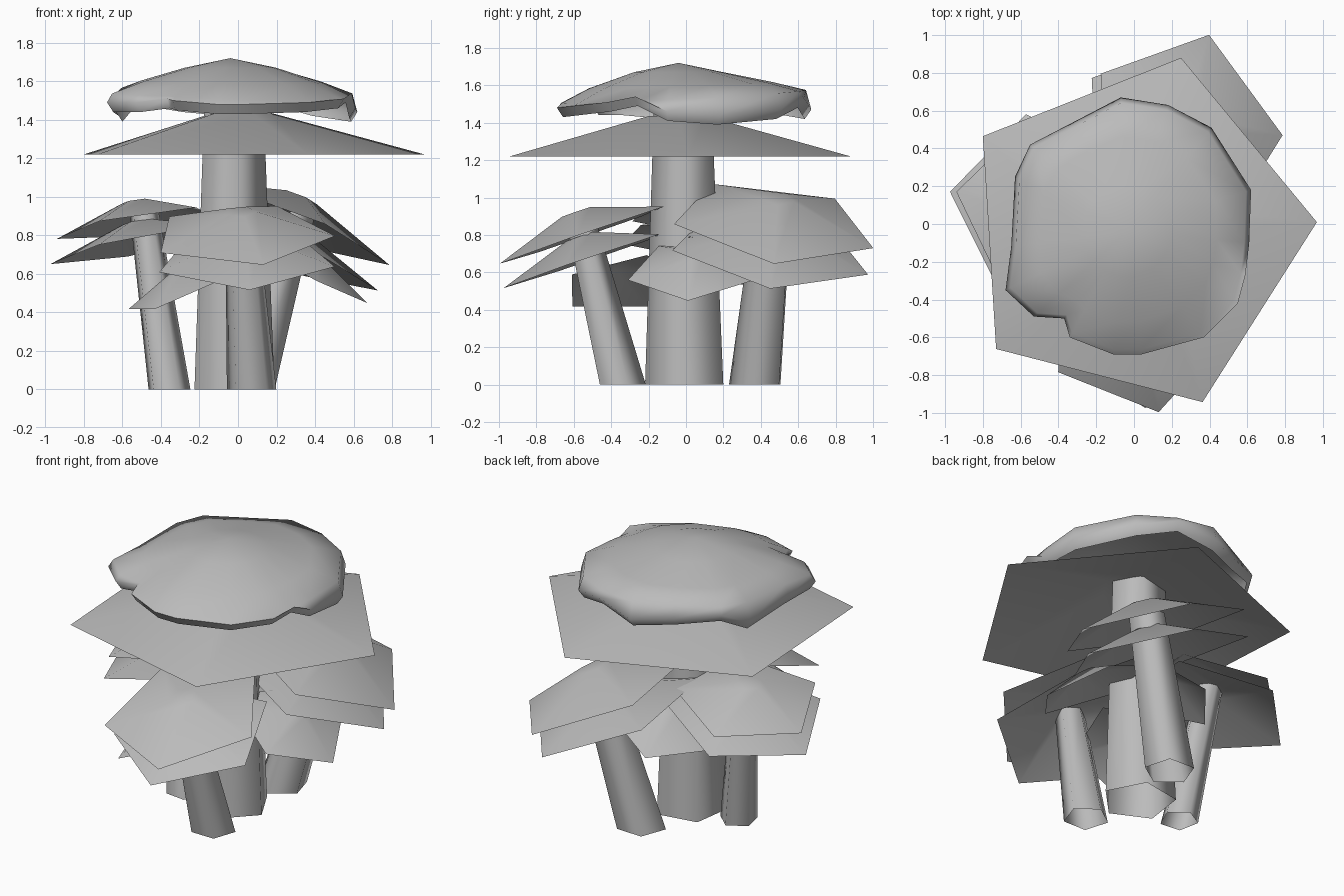
import bpy
import math
from mathutils import Vector

cube = bpy.data.objects.get("Cube")
if cube:
    bpy.data.objects.remove(cube, do_unlink=True)

grey = bpy.data.materials.new("plain_grey")
grey.use_nodes = True
tone = (0.5, 0.5, 0.5, 1)
grey.diffuse_color = tone
grey.node_tree.nodes["Principled BSDF"].inputs["Base Color"].default_value = tone


def make_object(name, verts, faces, angle=75):
    mesh = bpy.data.meshes.new(name)
    mesh.from_pydata([tuple(v) for v in verts], [], faces)
    mesh.materials.append(grey)
    obj = bpy.data.objects.new(name, mesh)
    bpy.context.collection.objects.link(obj)
    bpy.ops.object.select_all(action='DESELECT')
    obj.select_set(True)
    bpy.context.view_layer.objects.active = obj
    bpy.ops.object.shade_smooth_by_angle(angle=math.radians(angle))


def bridge(rings, count):
    """Quads between consecutive rings of equal size."""
    return [(r * count + i, r * count + (i + 1) % count,
             (r + 1) * count + (i + 1) % count, (r + 1) * count + i)
            for r in range(rings - 1) for i in range(count)]


def trunk(name, base, top, r_base, r_top, turn):
    """Tapered five-sided open tube, level at both ends."""
    verts = []
    for centre, r in ((base, r_base), (top, r_top)):
        for i in range(5):
            a = turn + math.tau * i / 5
            verts.append(Vector(centre) + Vector((r * math.cos(a), r * math.sin(a), 0)))
    make_object(name, verts, bridge(2, 5))


def canopy(name, centre, tip, slope, radius, height, inner=0.17):
    """Shallow open five-sided shell; tip is the direction point of one corner."""
    c = Vector(centre)
    n = Vector((-slope[0], -slope[1], 1)).normalized()
    u = Vector(tip) - c
    u = (u - n * u.dot(n)).normalized()
    v = n.cross(u)
    verts = []
    for r, h in ((radius, 0), (radius * inner, height)):
        for i in range(5):
            a = math.tau * i / 5
            verts.append(c + (u * math.cos(a) + v * math.sin(a)) * r + n * h)
    make_object(name, verts, bridge(2, 5) + [tuple(range(5, 10))])


# Stems
trunk("main_trunk", (-0.03, 0, 0), (-0.03, -0.01, 1.46), 0.222, 0.165, -0.14)
trunk("front_trunk", (0.07, -0.35, 0), (0.02, -0.56, 0.84), 0.135, 0.09, 0.3)
trunk("back_trunk", (0.05, 0.38, 0), (0.30, 0.47, 0.92), 0.15, 0.11, 0.9)
trunk("side_trunk", (-0.36, -0.02, 0), (-0.49, 0.11, 0.92), 0.115, 0.08, 0.2)

# Main canopy
canopy("main_canopy", (0.01, -0.05, 1.22), (0.97, 0.01, 1.22), (0, 0), 0.96, 0.215)

# Paired side canopies
canopy("front_canopy_upper", (0.016, -0.545, 0.80), (0.13, -0.995, 0.65), (0.02, 0.346), 0.49, 0.13)
canopy("front_canopy_lower", (0.04, -0.52, 0.67), (0.06, -0.97, 0.52), (0.02, 0.34), 0.48, 0.13)
canopy("back_canopy_upper", (0.264, 0.468, 0.86), (0.79, 0.47, 0.645), (-0.41, -0.142), 0.565, 0.15)
canopy("back_canopy_lower", (0.21, 0.45, 0.715), (0.73, 0.45, 0.51), (-0.391, -0.142), 0.555, 0.15)
canopy("side_canopy_upper", (-0.515, 0.10, 0.858), (-0.94, 0.17, 0.78), (0.16, -0.125), 0.438, 0.12)
canopy("side_canopy_lower", (-0.50, 0.10, 0.752), (-0.97, 0.17, 0.65), (0.20, -0.10), 0.49, 0.12)

# Small canopies low around the main stem
canopy("low_canopy_right", (0.35, 0.04, 0.61), (0.67, 0.01, 0.455), (-0.5, 0.05), 0.36, 0.1)
canopy("low_canopy_front", (-0.25, -0.32, 0.54), (0.09, -0.20, 0.70), (0.44, 0.15), 0.36, 0.1)
canopy("low_canopy_back", (-0.02, 0.22, 0.65), (0.25, 0, 0.80), (0.34, -0.28), 0.35, 0.1)

# Crown: wavy rim (x, y, height of lower edge), tilted shoulder and peak
rim = [(0.62, 0.18, 1.39), (0.41, 0.51, 1.42), (0.18, 0.63, 1.48),
       (-0.07, 0.67, 1.42), (-0.30, 0.55, 1.44), (-0.55, 0.42, 1.48),
       (-0.63, 0.25, 1.39), (-0.65, -0.12, 1.42), (-0.68, -0.35, 1.44),
       (-0.53, -0.49, 1.44), (-0.37, -0.50, 1.46), (-0.34, -0.60, 1.45),
       (-0.11, -0.69, 1.43), (0.04, -0.69, 1.43), (0.37, -0.60, 1.44),
       (0.55, -0.42, 1.46), (0.59, -0.27, 1.49), (0.61, -0.10, 1.41)]
peak = Vector((-0.04, -0.04, 1.72))
n = len(rim)
verts = []
for scale, lift in ((0.95, 0), (1, 0.05)):
    for x, y, z in rim:
        verts.append((peak.x + (x - peak.x) * scale, peak.y + (y - peak.y) * scale, z + lift))
# Upper rings grow rounder and lose their tilt towards the peak
for scale, height, roundness in ((0.96, 1.54, 0), (0.75, 1.60, 0.5), (0.38, 1.67, 1)):
    for x, y, z in rim:
        d = Vector((x - peak.x, y - peak.y))
        d = d.normalized() * (d.length * (1 - roundness) + 0.63 * roundness) * scale
        tilt = (0.05 * y - 0.02 * x) * (1 - roundness)
        verts.append((peak.x + d.x, peak.y + d.y, height + tilt))
faces = bridge(5, n)
verts.append(peak)
faces += [(4 * n + i, 4 * n + (i + 1) % n, 5 * n) for i in range(n)]
make_object("crown", verts, faces)
